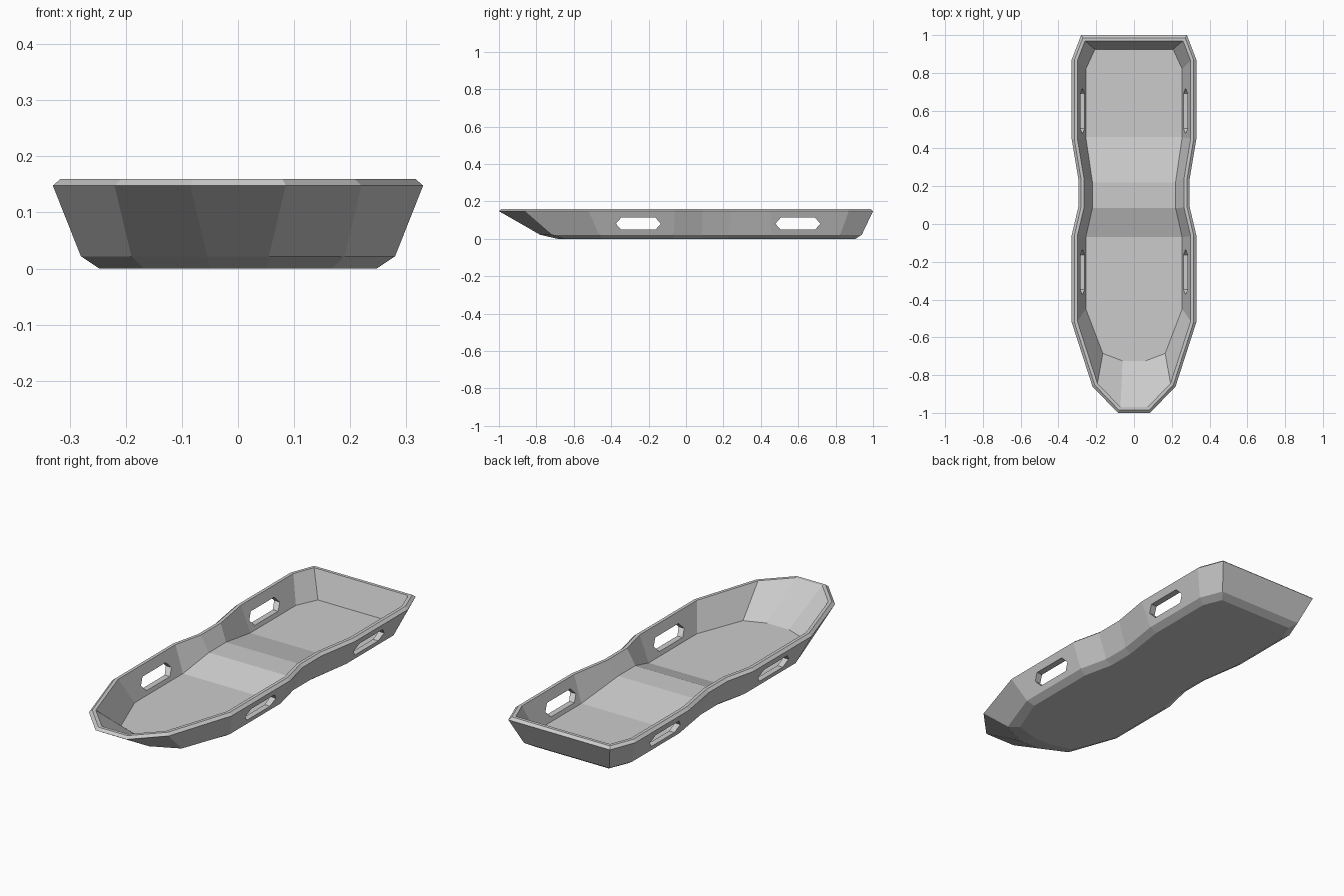
import bpy
import bmesh
from mathutils import Vector

cube = bpy.data.objects.get("Cube")
if cube:
    bpy.data.objects.remove(cube, do_unlink=True)

grey = bpy.data.materials.new("shell grey")
grey.use_nodes = True
colour = (0.6, 0.6, 0.6, 1)
grey.diffuse_color = colour
grey.node_tree.nodes["Principled BSDF"].inputs["Base Color"].default_value = colour

# Left half outlines, nose to tail
RIM = [(.085, -1), (.22, -.86), (.33, -.52), (.33, -.06), (.295, .09),
       (.295, .24), (.33, .45), (.33, .87), (.28, 1)]
CHINE = [(.055, -.78), (.19, -.715), (.28, -.465), (.28, -.065), (.245, .085),
         (.245, .23), (.28, .455), (.28, .825), (.235, .94)]
BASE = [(.05, -.685), (.168, -.65), (.247, -.45), (.247, -.07), (.213, .085),
        (.213, .225), (.247, .46), (.247, .81), (.208, .905)]
FLOOR = [(.06, -.725), (.165, -.685), (.255, -.45), (.255, -.07), (.22, .085),
         (.22, .22), (.255, .46), (.255, .82), (.207, .925)]


def mirrored(half):
    """Close a left half outline with its mirror image."""
    return [Vector(p) for p in half] + [Vector((-x, y)) for x, y in reversed(half)]


def inset(loop, dist):
    """Move every edge of a counter-clockwise loop inwards by dist."""
    result = []
    for i, p in enumerate(loop):
        a = (p - loop[i - 1]).normalized()
        b = (loop[(i + 1) % len(loop)] - p).normalized()
        na, nb = Vector((-a.y, a.x)), Vector((-b.y, b.x))
        result.append(p + (na + nb) * dist / (1 + na.dot(nb)))
    return result


def add_object(name, bm):
    bmesh.ops.recalc_face_normals(bm, faces=bm.faces)
    mesh = bpy.data.meshes.new(name)
    bm.to_mesh(mesh)
    bm.free()
    mesh.materials.append(grey)
    obj = bpy.data.objects.new(name, mesh)
    bpy.context.scene.collection.objects.link(obj)
    return obj


# Shell: rings from the underside, over the rim and down to the inner floor
bm = bmesh.new()
rim = mirrored(RIM)
rings = []
for loop, z in ((mirrored(BASE), 0), (mirrored(CHINE), .022), (rim, .148),
                (inset(rim, .014), .16), (inset(rim, .03), .16), (mirrored(FLOOR), .03)):
    rings.append([bm.verts.new((p.x, p.y, z)) for p in loop])
count = len(rim)
for low, high in zip(rings, rings[1:]):
    for i in range(count):
        j = (i + 1) % count
        bm.faces.new((low[i], low[j], high[j], high[i]))
bm.faces.new(rings[0][::-1])

# Inner floor in strips, with a raised hump at the waist
floor = rings[-1]
for i in range(count // 2 - 1):
    bm.faces.new((floor[i], floor[i + 1], floor[-2 - i], floor[-1 - i]))
for i in (4, 5):
    floor[i].co.z += .055
    floor[-1 - i].co.z += .055
shell = add_object("stretcher_shell", bm)

# Pointed hand holes through both side walls
bm = bmesh.new()
for centre in (-.255, .598):
    outline = [(-.12, 0), (-.092, -.032), (.092, -.032), (.12, 0), (.092, .032), (-.092, .032)]
    face = bm.faces.new([bm.verts.new((-.5, centre + y, .081 + z)) for y, z in outline])
    extruded = bmesh.ops.extrude_face_region(bm, geom=[face], use_keep_orig=True)
    bmesh.ops.translate(bm, vec=(1, 0, 0),
                        verts=[v for v in extruded["geom"] if isinstance(v, bmesh.types.BMVert)])
cutter = add_object("hand_hole_cutter", bm)
cutter.hide_render = True
cutter.hide_set(True)

cut = shell.modifiers.new("hand holes", 'BOOLEAN')
cut.operation = 'DIFFERENCE'
cut.solver = 'EXACT'
cut.object = cutter

# Bake the cut and drop the helper
bpy.context.view_layer.update()
evaluated = shell.evaluated_get(bpy.context.evaluated_depsgraph_get())
baked = bpy.data.meshes.new_from_object(evaluated)
shell.modifiers.clear()
shell.data = baked
bpy.data.objects.remove(cutter, do_unlink=True)
